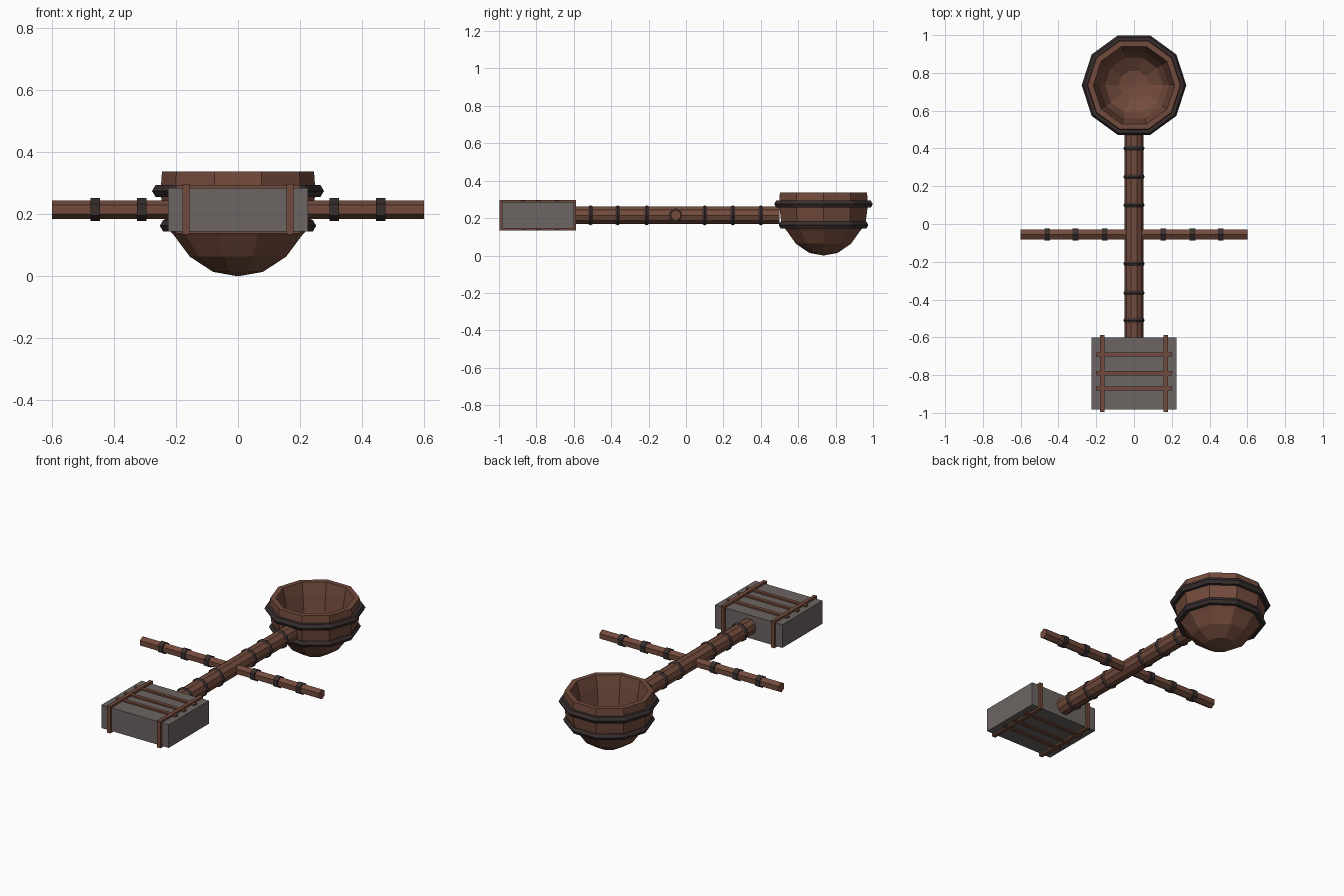
import bpy, bmesh
from math import pi, cos, sin
from mathutils import Vector, Matrix

if "Cube" in bpy.data.objects:
    bpy.data.objects.remove(bpy.data.objects["Cube"])


def material(name, rgb):
    m = bpy.data.materials.new(name)
    m.diffuse_color = (*rgb, 1)
    m.use_nodes = True
    m.node_tree.nodes["Principled BSDF"].inputs["Base Color"].default_value = m.diffuse_color
    return m


WOOD = material("wood", (0.17, 0.07, 0.045))
BAND = material("dark_band", (0.04, 0.027, 0.027))
STONE = material("stone", (0.15, 0.13, 0.125))


def finish(bm, name, mat):
    bmesh.ops.remove_doubles(bm, verts=bm.verts, dist=1e-5)
    bmesh.ops.recalc_face_normals(bm, faces=bm.faces)
    me = bpy.data.meshes.new(name)
    bm.to_mesh(me)
    bm.free()
    me.materials.append(mat)
    ob = bpy.data.objects.new(name, me)
    bpy.context.collection.objects.link(ob)
    return ob


# Turn a (radius, height) profile about z, then rotate and place it
def lathe(name, profile, sides, mat, loc, rot=Matrix(), closed=False, phase=0.0):
    bm = bmesh.new()
    rings = [[bm.verts.new((r * cos(phase + 2 * pi * i / sides),
                            r * sin(phase + 2 * pi * i / sides), z))
              for i in range(sides)] if r > 0 else [bm.verts.new((0, 0, z))] * sides
             for r, z in profile]
    pairs = list(zip(rings, rings[1:]))
    if closed:
        pairs.append((rings[-1], rings[0]))
    for a, b in pairs:
        for i in range(sides):
            j = (i + 1) % sides
            quad = list(dict.fromkeys((a[i], a[j], b[j], b[i])))
            bm.faces.new(quad)
    bm.transform(Matrix.Translation(Vector(loc)) @ rot)
    return finish(bm, name, mat)


def rod(r, h):
    return [(0, -h), (r, -h), (r, h), (0, h)]


def hoop(major, minor, z=0.0, n=6):
    return [(major + minor * cos(2 * pi * k / n), z + minor * sin(2 * pi * k / n))
            for k in range(n)]


def box(name, lo, hi, mat):
    bm = bmesh.new()
    bmesh.ops.create_cube(bm, size=1)
    lo, hi = Vector(lo), Vector(hi)
    bm.transform(Matrix.Translation((lo + hi) / 2) @ Matrix.Diagonal((*(hi - lo), 1)))
    return finish(bm, name, mat)


ALONG_Y = Matrix.Rotation(-pi / 2, 4, 'X')
ALONG_X = Matrix.Rotation(pi / 2, 4, 'Y')
AXIS_Z = 0.215
BOWL_Y = 0.735
CROSS_Y = -0.055

# Bowl with hollow inside
lathe("bowl", [(0, 0), (0.08, 0.014), (0.155, 0.063), (0.205, 0.13), (0.235, 0.165),
               (0.25, 0.27), (0.245, 0.337), (0.215, 0.337), (0.2, 0.27),
               (0.185, 0.165), (0.153, 0.105), (0.08, 0.06), (0, 0.05)],
      10, WOOD, (0, BOWL_Y, 0))
lathe("bowl_upper_hoop", hoop(0.255, 0.022, 0.275), 10, BAND, (0, BOWL_Y, 0), closed=True)
lathe("bowl_lower_hoop", hoop(0.231, 0.021, 0.163), 10, BAND, (0, BOWL_Y, 0), closed=True)

# Throwing arm and its rounded bands
lathe("arm", rod(0.049, 0.56), 10, WOOD, (0, -0.06, AXIS_Z), ALONG_Y)
for i, y in enumerate((0.4, 0.25, 0.1, -0.21, -0.365, -0.51)):
    lathe(f"arm_band_{i + 1}", hoop(0.043, 0.0135), 10, BAND, (0, y, AXIS_Z), ALONG_Y, True)

# Six-sided axle and its flat bands
lathe("axle", rod(0.03, 0.6), 6, WOOD, (0, CROSS_Y, AXIS_Z), ALONG_X)
for side in (-1, 1):
    for i, x in enumerate((0.155, 0.31, 0.46)):
        lathe(f"axle_band_{'left' if side < 0 else 'right'}_{i + 1}", rod(0.037, 0.015), 6,
              BAND, (side * x, CROSS_Y, AXIS_Z), ALONG_X)

# Counterweight block
box("counterweight", (-0.225, -0.983, 0.145), (0.225, -0.6, 0.285), STONE)

# Straps wrapped around the block
for side in (-1, 1):
    n = "left" if side < 0 else "right"
    x0, x1 = side * 0.168 - 0.011, side * 0.168 + 0.011
    for part, z0, z1 in (("top", 0.28, 0.297), ("bottom", 0.135, 0.15)):
        box(f"strap_{n}_{part}", (x0, -0.996, z0), (x1, -0.588, z1), WOOD)
    for part, y0, y1 in (("front", -0.996, -0.978), ("back", -0.605, -0.588)):
        box(f"strap_{n}_{part}", (x0, y0, 0.15), (x1, y1, 0.28), WOOD)

# Cross slats on top and underside
for i, y in enumerate((-0.69, -0.79, -0.87)):
    for part, z0, z1 in (("top", 0.28, 0.294), ("bottom", 0.138, 0.15)):
        box(f"slat_{part}_{i + 1}", (-0.2, y - 0.011, z0), (0.2, y + 0.011, z1), WOOD)
